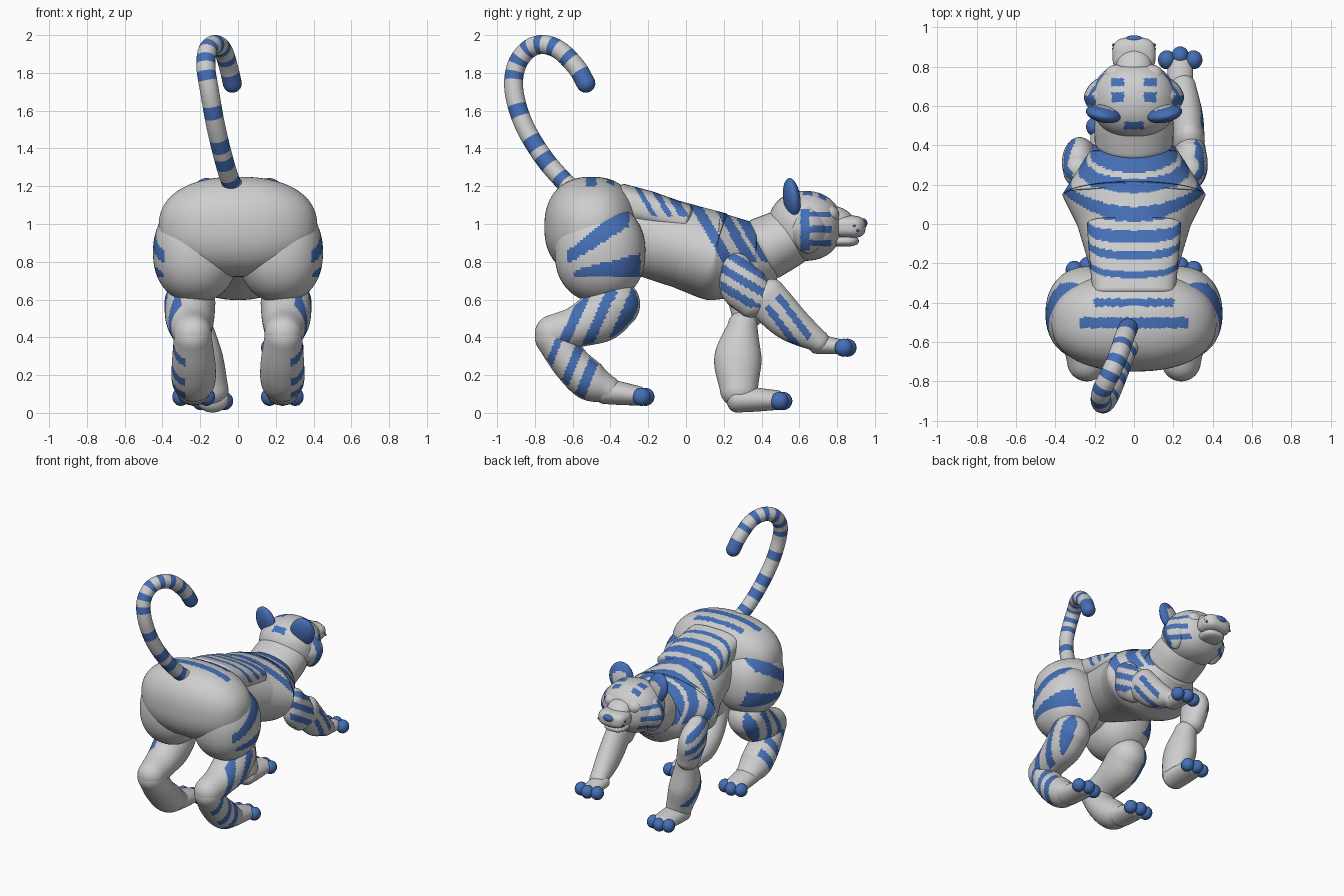
import bpy, bmesh, math
from mathutils import Vector, Euler

if "Cube" in bpy.data.objects:
    bpy.data.objects.remove(bpy.data.objects["Cube"])


def material(name, rgb):
    m = bpy.data.materials.new(name)
    m.diffuse_color = (*rgb, 1)
    m.use_nodes = True
    m.node_tree.nodes["Principled BSDF"].inputs["Base Color"].default_value = m.diffuse_color
    return m


GREY = material("light grey fur", (0.62, 0.62, 0.62))
BLUE = material("blue stripe", (0.06, 0.16, 0.47))


def finish(name, bm, rule):
    bmesh.ops.recalc_face_normals(bm, faces=bm.faces)
    bm.normal_update()
    lay = bm.verts.layers.float.get("s")
    for f in bm.faces:
        s = sum(v[lay] for v in f.verts) / len(f.verts) if lay else 0
        f.smooth = True
        f.material_index = int(bool(rule and rule(f.calc_center_median(), f.normal, s)))
    if lay:
        bm.verts.layers.float.remove(lay)
    me = bpy.data.meshes.new(name)
    bm.to_mesh(me)
    bm.free()
    me.materials.append(GREY)
    me.materials.append(BLUE)
    ob = bpy.data.objects.new(name, me)
    bpy.context.collection.objects.link(ob)
    return ob


def blob(name, c, r, rule=None, e=2.0, rot=(0, 0, 0), seg=40):
    """Rounded ellipsoid; e above 2 makes it boxier."""
    bm = bmesh.new()
    bmesh.ops.create_uvsphere(bm, u_segments=seg, v_segments=seg * 2 // 3, radius=1)
    R = Euler(rot).to_matrix()
    for v in bm.verts:
        k = sum(abs(a) ** e for a in v.co) ** (-1 / e)
        v.co = R @ Vector([a * k * b for a, b in zip(v.co, r)]) + Vector(c)
    return finish(name, bm, rule)


def tube(name, st, rule=None, smooth=True, cap=1.0, n=40, k=10, e=2.0):
    """Loft through stations (x, y, z, half width, half height), rounded ends."""
    P = [Vector(s) for s in st]
    P = [2 * P[0] - P[1]] + P + [2 * P[-1] - P[-2]]
    D = []
    for i in range(1, len(P) - 2):
        a, b, c, d = P[i - 1:i + 3]
        for j in range(k + (i == len(P) - 3)):
            t = j / k
            D.append(b.lerp(c, t) if not smooth else 0.5 * (
                2 * b + (c - a) * t + (2 * a - 5 * b + 4 * c - d) * t * t
                + (3 * b - a - 3 * c + d) * t ** 3))
    pos = [Vector(d[:3]) for d in D]
    tan = [(pos[min(i + 1, len(pos) - 1)] - pos[max(i - 1, 0)]).normalized()
           for i in range(len(pos))]
    rings = [(p, t, d[3], d[4], i / (len(pos) - 1)) for i, (p, t, d) in enumerate(zip(pos, tan, D))]

    def ends(i, sign):
        r = min(D[i][3], D[i][4]) * cap
        return [(pos[i] + tan[i] * sign * r * math.sin(a), tan[i], D[i][3] * math.cos(a),
                 D[i][4] * math.cos(a), rings[i][4])
                for a in (math.pi / 2 * q / 8 for q in range(1, 8))]
    rings = ends(0, -1)[::-1] + rings + ends(-1, 1)
    bm = bmesh.new()
    lay = bm.verts.layers.float.new("s")
    rows = []
    for p, t, w, h, s in rings:
        side = (Vector((1, 0, 0)) - t * t.x).normalized()
        up = side.cross(t)
        row = []
        for g in (2 * math.pi * q / n for q in range(n)):
            a, b = math.cos(g), math.sin(g)
            f = (abs(a) ** e + abs(b) ** e) ** (-1 / e)
            row.append(bm.verts.new(p + side * w * a * f + up * h * b * f))
        for v in row:
            v[lay] = s
        rows.append(row)
    for A, B in zip(rows, rows[1:]):
        for q in range(n):
            bm.faces.new((A[q], A[q - 1], B[q - 1], B[q]))
    bm.faces.new(rows[0])
    bm.faces.new(rows[-1][::-1])
    return finish(name, bm, rule)


def within(v, bands):
    return any(a < v < b for a, b in bands)


# Stripe rules: c = face centre, n = face normal, s = position along the part
def torso_rule(c, n, s):
    u = c.y - 0.7 * (1.11 - 0.27 * c.y - c.z)
    return c.z > (0.8 if u > 0 else 1.04) and within(u, [
        (.26, .35), (.16, .23), (.015, .09), (-.09, -.03), (-.17, -.13), (-.265, -.23)])


def pelvis_rule(c, n, s):
    x = abs(c.x)
    return n.z > .5 and (x < .28 and -.53 < c.y < -.475 or x < .2 and -.42 < c.y < -.38)


def thigh_rule(c, n, s):
    t = (c.y + .63) / .33
    upper = 0 < t < 1 and abs(c.z - .82 - .24 * t) < .035 + .035 * t
    w = (c.y + .59) / .35
    lower = 0 < w < 1 and abs(c.z - .735 - .05 * w) < .02 + .04 * w
    return abs(c.x) > .28 and (upper or lower)


def shin_rule(c, n, s):
    return n.x * c.x > .11 and within(c.y - .45 * (c.z - .5), [(-.62, -.56), (-.49, -.43), (-.36, -.28)])


def hock_rule(c, n, s):
    return n.x * c.x > .1 and within(c.y - .4 * (c.z - .27), [(-.74, -.7), (-.62, -.57), (-.52, -.46)])


def arm_rule(c, n, s):
    return n.x * c.x > .1 and .56 < c.z < .84 and (c.y * .6 + c.z) % .095 < .05


def forearm_rule(c, n, s):
    return n.x * c.x > .06 and .1 < s < .85 and within(
        c.y + .75 * c.z, [(.83, .875), (.93, .975), (.3, .36), (.43, .5)])


def head_rule(c, n, s):
    x = abs(c.x)
    if c.z > 1.08:
        return (x < .05 and .48 < c.y < .52) or (.05 < x < .115 and within(c.y, [(.62, .67), (.7, .74)]))
    return x > .12 and (.605 < c.y < .655 and c.z > .86 or .65 < c.y < .77
                        and within(c.z, [(.885, .915), (.955, .99), (1.04, 1.065)]))


def tail_rule(c, n, s):
    return s > .93 or any(abs(s - b) < .017 for b in (.105, .18, .24, .34, .46, .53, .61, .69, .77, .85))


def solid(c, n, s):
    return True


# Body
tube("torso", [(0, -.35, .97, .2, .2), (0, -.2, .94, .23, .22), (0, 0, .88, .29, .225),
               (0, .15, .83, .365, .235), (0, .37, .81, .225, .19), (0, .45, .82, .16, .13)],
     torso_rule, smooth=False, cap=.3, n=96, k=22)
tube("back_saddle", [(0, -.35, 1.115, .21, .1), (0, -.2, 1.075, .225, .1), (0, 0, 1.02, .24, .085)],
     torso_rule, smooth=False, cap=.4, n=80, k=22, e=2.8)
blob("pelvis", (0, -.5, .985), (.42, .25, .265), pelvis_rule, e=2.3, seg=96)
tube("neck", [(0, .42, .87, .2, .17), (0, .52, .92, .2, .16), (0, .62, .98, .17, .15)], cap=.4)

# Head
blob("head", (0, .63, .99), (.215, .195, .185), head_rule, e=2.2, seg=96)
blob("muzzle", (0, .86, .985), (.11, .09, .06), e=3)
blob("muzzle_bridge", (0, .8, 1.03), (.09, .1, .06), rot=(-.4, 0, 0))
blob("lower_jaw", (0, .835, .91), (.085, .08, .03), e=2.5)
blob("nose", (0, .94, 1.005), (.045, .02, .025), solid, seg=20)
for sx in (1, -1):
    side = "right" if sx > 0 else "left"
    blob(side + "_cheek", (sx * .165, .645, .97), (.09, .1, .13), head_rule, e=1.6, seg=72)
    blob(side + "_eye_lid", (sx * .09, .755, 1.05), (.06, .055, .052))
    ear = Vector((sx * .155, .56, 1.135))
    blob(side + "_ear", ear, (.09, .042, .11),
         lambda c, n, s, e=ear: not (n.y > .6 and (c - e).length < .065), rot=(.15, sx * .2, sx * .25))
    for y, z in ((.89, .99), (.91, .965)):
        blob(side + "_whisker_dot", (sx * .104, y, z), (.008, .008, .008), solid, seg=10)


# Paw with three toes
def paw(name, x, y0, y1, z0, z1, r, gap=.068):
    tube(name, [(x, y0, z0, r * 1.25, r), (x, (y0 + y1) / 2, (z0 + z1) / 2, r * 1.25, r * .9),
                (x, y1, z1, r * 1.2, r * .75)], cap=.8)
    for i in (-1, 0, 1):
        blob(f"{name}_toe", (x + i * gap, y1 + .035 - .02 * abs(i), z1 - .005),
             (.045, .048, .048), solid, seg=24)


# Hind legs
for sx in (1, -1):
    side = "right" if sx > 0 else "left"
    blob(side + "_thigh", (sx * .225, -.455, .85), (.225, .24, .265), thigh_rule, e=2.2, seg=96)
    tube(side + "_shin", [(sx * .255, -.38, .58, .135, .14), (sx * .255, -.46, .51, .13, .14),
                          (sx * .25, -.58, .455, .115, .11), (sx * .24, -.7, .42, .1, .1)],
         shin_rule, n=64, k=16)
    tube(side + "_hock", [(sx * .24, -.7, .4, .1, .1), (sx * .235, -.61, .265, .115, .1),
                          (sx * .235, -.51, .17, .115, .105), (sx * .235, -.42, .125, .09, .075)],
         hock_rule, n=64, k=16)
    paw(side + "_hind_paw", sx * .235, -.43, -.25, .115, .09, .068)

# Right front leg, reaching forward
tube("right_upper_arm", [(.285, .26, .77, .075, .085), (.29, .3, .68, .085, .125), (.285, .37, .6, .08, .11)],
     arm_rule, n=64, k=16)
tube("right_forearm", [(.28, .42, .61, .08, .115), (.27, .55, .48, .08, .1), (.25, .7, .38, .065, .06)],
     forearm_rule, n=64, k=16)
paw("right_front_paw", .235, .69, .82, .365, .35, .052)

# Left front leg, standing
tube("left_upper_arm", [(-.285, .27, .77, .075, .085), (-.28, .32, .67, .085, .12), (-.25, .33, .53, .08, .09)],
     arm_rule, n=64, k=16)
tube("left_forearm", [(-.215, .3, .46, .08, .08), (-.185, .275, .29, .105, .125), (-.14, .28, .12, .09, .1)],
     forearm_rule, n=64, k=16)
paw("left_front_paw", -.135, .27, .48, .072, .068, .07, .064)

# Tail
path = [(0, -.58, 1.17), (-.04, -.65, 1.23), (-.08, -.76, 1.36), (-.12, -.86, 1.53), (-.15, -.91, 1.7),
        (-.17, -.9, 1.83), (-.16, -.84, 1.92), (-.12, -.76, 1.95), (-.08, -.67, 1.92),
        (-.05, -.58, 1.83), (-.03, -.53, 1.745)]
tube("tail", [(*p, .05, .05) for p in path], tail_rule, n=32, k=14)
